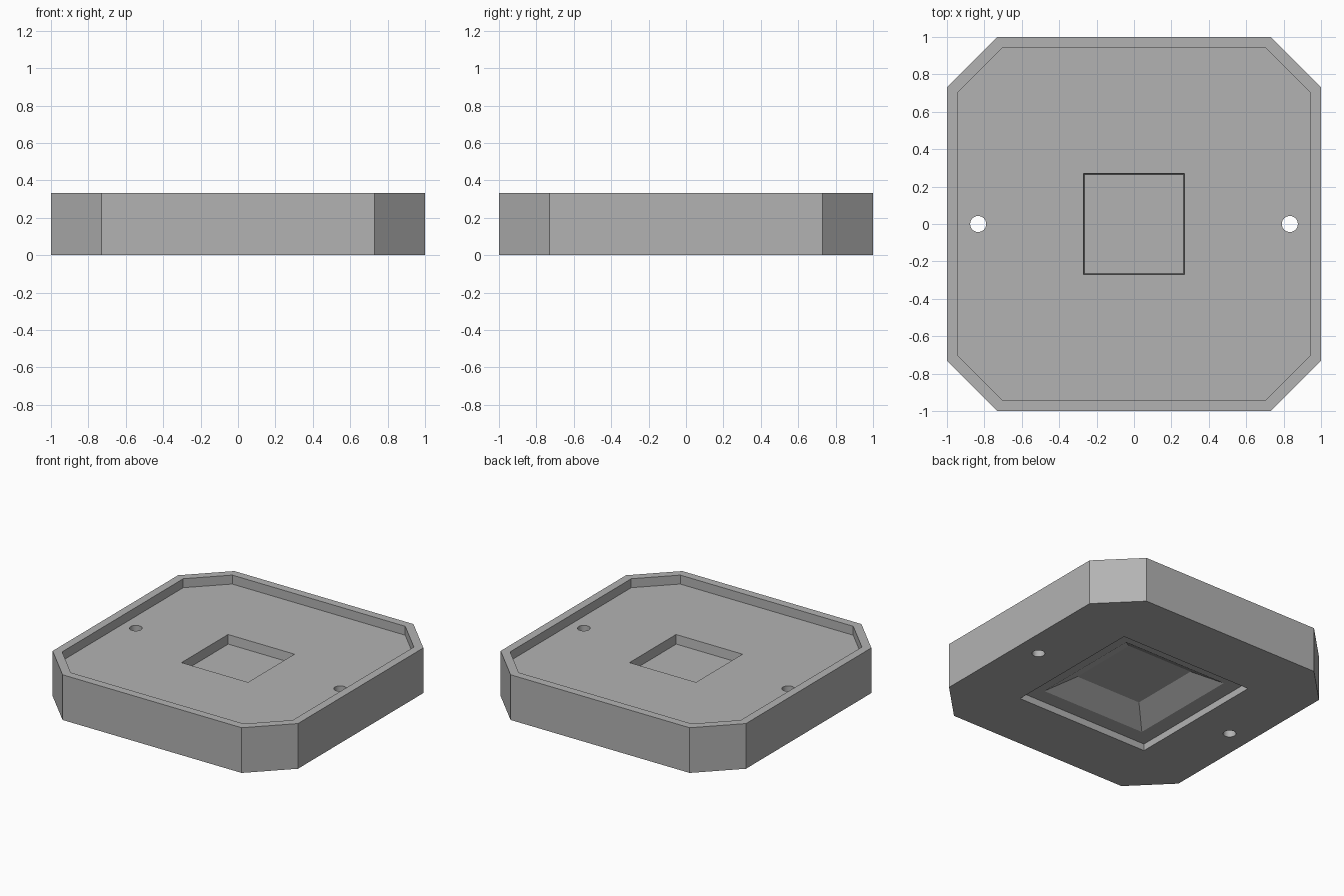
import bpy, bmesh
from math import radians

cube = bpy.data.objects.get("Cube")
if cube:
    bpy.data.objects.remove(cube, do_unlink=True)

GREY = (0.45, 0.45, 0.45, 1)
mat = bpy.data.materials.new("plain_grey")
mat.use_nodes = True
mat.diffuse_color = GREY
mat.node_tree.nodes["Principled BSDF"].inputs["Base Color"].default_value = GREY

HEIGHT, FLOOR = 0.333, 0.267
OVER = 0.1  # how far cutters pass beyond open faces


def octagon(half, side):
    """Square outline with cut corners."""
    return [(half, -side), (half, side), (side, half), (-side, half),
            (-half, side), (-half, -side), (-side, -half), (side, -half)]


def square(half):
    return [(half, -half), (half, half), (-half, half), (-half, -half)]


def loft(name, sections):
    """Solid through matching outlines, given as (z, outline) from low to high."""
    bm = bmesh.new()
    rings = [[bm.verts.new((x, y, z)) for x, y in pts] for z, pts in sections]
    n = len(rings[0])
    for low, high in zip(rings, rings[1:]):
        for i in range(n):
            j = (i + 1) % n
            bm.faces.new((low[i], low[j], high[j], high[i]))
    bm.faces.new(rings[0][::-1])
    bm.faces.new(rings[-1])
    mesh = bpy.data.meshes.new(name)
    bm.to_mesh(mesh)
    bm.free()
    mesh.materials.append(mat)
    obj = bpy.data.objects.new(name, mesh)
    bpy.context.collection.objects.link(obj)
    return obj


# Main block with cut corners
body = loft("tray_body", [(0, octagon(1, 0.73)), (HEIGHT, octagon(1, 0.73))])

# Shallow tray, top pocket, stepped underside recess with sloped walls
cutters = [
    loft("tray_cutter", [(FLOOR, octagon(0.94, 0.705)),
                         (HEIGHT + OVER, octagon(0.94, 0.705))]),
    loft("pocket_cutter", [(0.2, square(0.265)), (FLOOR, square(0.271)),
                           (FLOOR + OVER, square(0.271))]),
    loft("recess_cutter", [(-OVER, square(0.54)), (0.05, square(0.54))]),
    loft("slope_cutter", [(-OVER, square(0.425)), (0.05, square(0.425)),
                          (0.15, square(0.268))]),
]

# Screw holes on both sides
for side in (-1, 1):
    bpy.ops.mesh.primitive_cylinder_add(vertices=32, radius=0.043, depth=1,
                                        location=(side * 0.833, 0, 0.2))
    hole = bpy.context.object
    hole.name = "hole_cutter"
    hole.data.materials.append(mat)
    cutters.append(hole)

# Cut everything out of the block
bpy.ops.object.select_all(action="DESELECT")
body.select_set(True)
bpy.context.view_layer.objects.active = body
for cutter in cutters:
    cutter.hide_render = True
    cut = body.modifiers.new(cutter.name, "BOOLEAN")
    cut.operation = "DIFFERENCE"
    cut.solver = "EXACT"
    cut.object = cutter
    bpy.ops.object.modifier_apply(modifier=cut.name)
for cutter in cutters:
    bpy.data.objects.remove(cutter, do_unlink=True)

bpy.ops.object.shade_smooth_by_angle(angle=radians(25))
